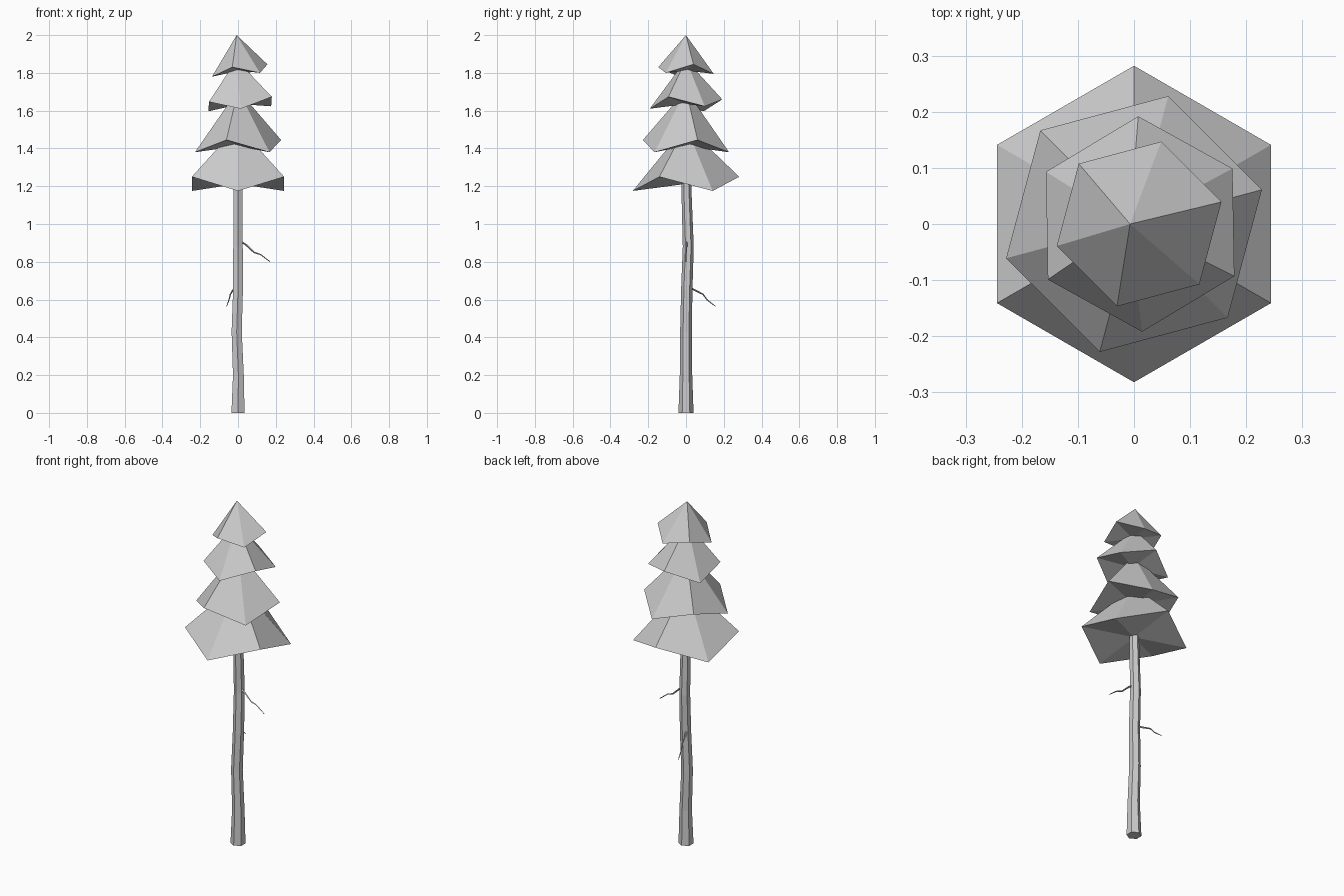
import bpy, bmesh
from math import sin, cos, radians, pi
from mathutils import Vector

if "Cube" in bpy.data.objects:
    bpy.data.objects.remove(bpy.data.objects["Cube"])


def finish(bm, name):
    bmesh.ops.recalc_face_normals(bm, faces=bm.faces)
    me = bpy.data.meshes.new(name)
    bm.to_mesh(me)
    bm.free()
    ob = bpy.data.objects.new(name, me)
    bpy.context.collection.objects.link(ob)
    return ob


def tier(name, x0, z, radius, wave, turn, tilt, apex):
    """Six-sided cone whose rim corners alternate low and high."""
    bm = bmesh.new()
    rim = []
    for k in range(6):
        a = radians(turn + 60 * k)
        dx = radius * cos(a)
        dz = (-wave if k % 2 == 0 else wave) + tilt * dx
        rim.append(bm.verts.new((x0 + dx, radius * sin(a), z + dz)))
    top = bm.verts.new(apex)
    under = bm.verts.new((x0, 0, z))
    for k in range(6):
        a, b = rim[k], rim[(k + 1) % 6]
        bm.faces.new((a, b, top))
        bm.faces.new((b, a, under))
    return finish(bm, name)


def tube(name, points, sides, phase=0.0, level=False):
    """Loft rings along (x, y, z, radius) points and cap the ends."""
    bm = bmesh.new()
    pts = [Vector(p[:3]) for p in points]
    rings = []
    for i, p in enumerate(points):
        t = Vector((0, 0, 1)) if level else pts[min(i + 1, len(pts) - 1)] - pts[max(i - 1, 0)]
        t.normalize()
        u = Vector((1, 0, 0)) if level else t.cross(Vector((0, 0, 1))).normalized()
        v = t.cross(u)
        rings.append([bm.verts.new(pts[i] + p[3] * (u * cos(phase + 2 * pi * k / sides)
                                                    + v * sin(phase + 2 * pi * k / sides)))
                      for k in range(sides)])
    for r, s in zip(rings, rings[1:]):
        for k in range(sides):
            n = (k + 1) % sides
            bm.faces.new((r[k], r[n], s[n], s[k]))
    bm.faces.new(rings[0])
    bm.faces.new(rings[-1])
    return finish(bm, name)


# Trunk: slightly crooked six-sided post
tube("trunk", [(0, 0, 0, .040), (0.002, 0, .2, .033), (-.007, 0, .43, .031),
               (0, .004, .65, .030), (0, .012, .88, .029), (0, 0, 1.25, .026)],
     6, pi / 2, True)

# Foliage tiers, bottom to top
tier("foliage_bottom", 0, 1.2125, .282, .0375, -90, 0, (0, 0, 1.52))
tier("foliage_lower", 0, 1.4125, .236, .0325, -45, 0, (0, 0, 1.71))
tier("foliage_upper", .011, 1.635, .192, .025, -89, .08, (-.008, 0, 1.87))
tier("foliage_top", .009, 1.8125, .152, .021, -45, .08, (-.007, 0, 2.0))

# Dead twigs
tube("twig_right", [(.01, .005, .91, .006), (.04, .003, .892, .005), (.085, 0, .85, .004),
                    (.12, 0, .838, .003), (.17, 0, .80, .002)], 4)
tube("twig_back", [(-.012, .015, .665, .006), (-.025, .04, .653, .005), (-.04, .09, .628, .004),
                   (-.048, .112, .598, .003), (-.06, .155, .565, .002)], 4)
